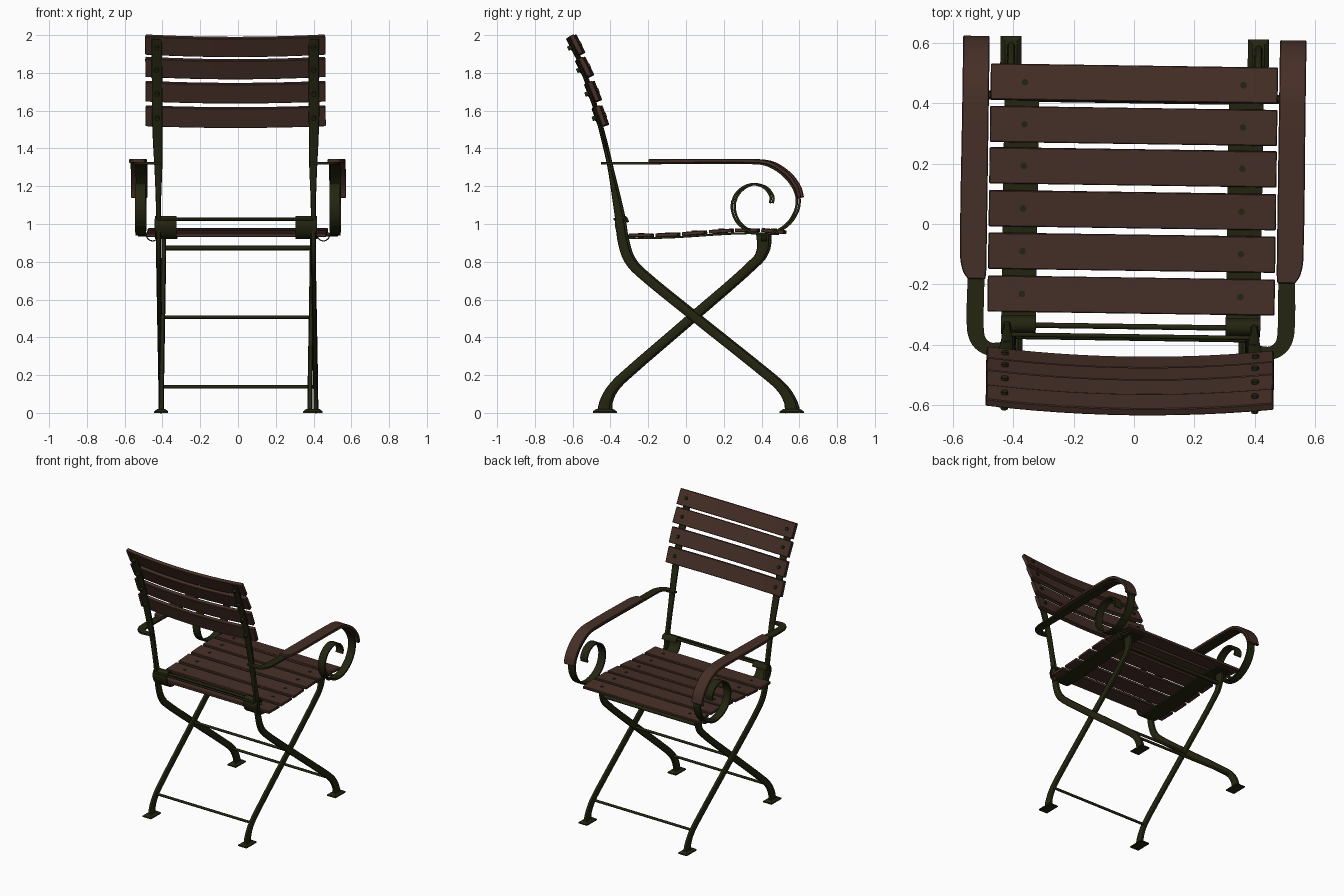
import bpy, bmesh, math
from mathutils import Vector, Matrix

if "Cube" in bpy.data.objects:
    bpy.data.objects.remove(bpy.data.objects["Cube"])


def material(name, rgb):
    m = bpy.data.materials.new(name)
    m.use_nodes = True
    m.diffuse_color = (*rgb, 1)
    m.node_tree.nodes["Principled BSDF"].inputs["Base Color"].default_value = (*rgb, 1)
    return m


WOOD = material("dark_brown_wood", (0.06, 0.028, 0.02))
METAL = material("dark_green_metal", (0.017, 0.018, 0.005))
X, Y, Z = Vector((1, 0, 0)), Vector((0, 1, 0)), Vector((0, 0, 1))
# the whole chair stands slightly turned
TURN = Matrix.Translation((-0.006, 0, 0)) @ Matrix.Rotation(math.radians(-0.83), 4, "Z")


def smooth_rows(rows, steps):
    """Hermite resampling of rows, tangents scaled by chord length."""
    if steps == 1 or len(rows) < 3:
        return rows
    n = len(rows)
    gap = [math.dist(rows[i][:3], rows[i + 1][:3]) for i in range(n - 1)]
    t = [sum(gap[:i]) for i in range(n)]
    slope = []
    for i in range(n):
        a, b = max(i - 1, 0), min(i + 1, n - 1)
        slope.append([(q - p) / (t[b] - t[a]) for p, q in zip(rows[a], rows[b])])
    out = []
    for i in range(n - 1):
        for k in range(steps):
            u = k / steps
            h = (1 - u) ** 2
            out.append([h * (1 + 2 * u) * p + u * u * (3 - 2 * u) * q
                        + gap[i] * (u * h * mp - u * u * (1 - u) * mq)
                        for p, q, mp, mq in zip(rows[i], rows[i + 1], slope[i], slope[i + 1])])
    return out + [list(rows[-1])]


def sweep(name, mat, rows, axis, sides=4, steps=1, power=1.0, bevel=0.0):
    """Sweep a section along rows of (x, y, z, size along axis, size across)."""
    rows = smooth_rows(rows, steps)
    if sides == 4:
        section = [(-.5, -.5), (.5, -.5), (.5, .5), (-.5, .5)]
    else:
        angles = [math.tau * k / sides for k in range(sides)]
        soft = lambda v: math.copysign(abs(v) ** power, v) / 2
        section = [(soft(math.cos(a)), soft(math.sin(a))) for a in angles]
    bm = bmesh.new()
    rings = []
    for i, row in enumerate(rows):
        before, after = rows[max(i - 1, 0)], rows[min(i + 1, len(rows) - 1)]
        tangent = (Vector(after[:3]) - Vector(before[:3])).normalized()
        across = axis.cross(tangent).normalized()
        rings.append([bm.verts.new(Vector(row[:3]) + axis * (u * row[3]) + across * (v * row[4]))
                      for u, v in section])
    for r, q in zip(rings, rings[1:]):
        for k in range(sides):
            j = (k + 1) % sides
            bm.faces.new((r[k], r[j], q[j], q[k]))
    bm.faces.new(rings[0])
    bm.faces.new(rings[-1])
    bmesh.ops.recalc_face_normals(bm, faces=bm.faces)
    bm.transform(TURN)
    me = bpy.data.meshes.new(name)
    bm.to_mesh(me)
    bm.free()
    me.materials.append(mat)
    me.shade_smooth()
    me.set_sharp_from_angle(angle=math.radians(35))
    ob = bpy.data.objects.new(name, me)
    bpy.context.scene.collection.objects.link(ob)
    if bevel:
        mod = ob.modifiers.new("soft_edges", "BEVEL")
        mod.width = bevel
        mod.segments = 1
    return ob


def rod(name, a, b, diameter, axis):
    sweep(name, METAL, [(*a, diameter, diameter), (*b, diameter, diameter)], axis, sides=12)


def side_path(x, yz, wide, thick):
    return [(x, y, z, wide, thick) for y, z in yz]


# Seat slats: centre y, centre z, tilt
for i, (y, z, tilt) in enumerate([(0.465, 0.962, -0.1), (0.325, 0.967, 0), (0.188, 0.962, 0.06),
                                  (0.046, 0.952, 0.08), (-0.095, 0.943, 0.04), (-0.237, 0.94, 0)]):
    along = Vector((0, 1, tilt)).normalized()
    sweep(f"seat_slat_{i + 1}", WOOD, [(-0.476, y, z, 0.12, 0.02), (0.476, y, z, 0.12, 0.02)],
          along, bevel=0.003)
    for s in (-1, 1):
        rod(f"seat_screw_{i + 1}", (s * 0.362, y, z - 0.012), (s * 0.362, y, z + 0.013), 0.022, X)

# Back slats, bowed backwards in the middle
for i, (y, z, lean) in enumerate([(-0.574, 1.95, -0.5), (-0.527, 1.832, -0.5),
                                  (-0.482, 1.703, -0.4), (-0.443, 1.573, -0.36)]):
    up = Vector((0, lean, 1)).normalized()
    out = X.cross(up).normalized()
    rows = []
    for k in range(13):
        x = -0.476 + 0.952 * k / 12
        p = Vector((x, y, z)) + out * (0.028 * (1 - (x / 0.476) ** 2))
        if out.y > 0:
            p = Vector((x, y, z)) - out * (0.028 * (1 - (x / 0.476) ** 2))
        rows.append((*p, 0.11, 0.026))
    sweep(f"back_slat_{i + 1}", WOOD, rows, up, bevel=0.003)
    normal = out if out.y < 0 else -out
    for s in (-1, 1):
        c = Vector((s * 0.415, y, z))
        rod(f"back_bolt_{i + 1}", c - normal * 0.016, c + normal * 0.05, 0.024, X)

for s, side in ((1, "left"), (-1, "right")):
    # Long leg: flat upright behind the back, twisting into the crossing leg
    sweep(f"{side}_back_upright_leg", METAL, [
        (s * 0.415, -0.607, 1.98, 0.056, 0.016), (s * 0.415, -0.555, 1.84, 0.056, 0.016),
        (s * 0.415, -0.508, 1.71, 0.056, 0.016), (s * 0.415, -0.467, 1.57, 0.056, 0.016),
        (s * 0.413, -0.43, 1.43, 0.05, 0.018), (s * 0.41, -0.4, 1.3, 0.042, 0.02),
        (s * 0.41, -0.37, 1.15, 0.03, 0.034), (s * 0.41, -0.348, 1.03, 0.026, 0.044),
        (s * 0.41, -0.333, 0.92, 0.026, 0.05), (s * 0.41, -0.303, 0.82, 0.026, 0.05),
        (s * 0.41, -0.245, 0.748, 0.026, 0.048), (s * 0.41, 0.04, 0.515, 0.026, 0.048),
        (s * 0.41, 0.44, 0.195, 0.026, 0.048), (s * 0.41, 0.515, 0.125, 0.026, 0.05),
        (s * 0.41, 0.553, 0.06, 0.026, 0.058), (s * 0.41, 0.565, 0.004, 0.028, 0.07)],
        X, sides=12, steps=4, power=0.6)
    # Short leg
    sweep(f"{side}_front_support_leg", METAL, [
        (s * 0.393, 0.412, 0.945, 0.026, 0.07), (s * 0.393, 0.412, 0.875, 0.026, 0.06),
        (s * 0.393, 0.38, 0.81, 0.026, 0.048), (s * 0.393, 0.04, 0.51, 0.026, 0.048),
        (s * 0.393, -0.33, 0.19, 0.026, 0.048), (s * 0.393, -0.39, 0.125, 0.026, 0.05),
        (s * 0.393, -0.422, 0.06, 0.026, 0.058), (s * 0.393, -0.43, 0.004, 0.028, 0.07)],
        X, sides=12, steps=4, power=0.6)
    for name, x, y in (("front", 0.41, 0.56), ("back", 0.393, -0.43)):
        sweep(f"{side}_{name}_foot", METAL, [(s * x, y, 0, 0.07, 0.115), (s * x, y, 0.008, 0.07, 0.115),
                                             (s * x, y, 0.02, 0.04, 0.08)], X)
    # Seat rail, curling up around the hinge rod at the back
    sweep(f"{side}_seat_rail", METAL, side_path(s * 0.372, [
        (0.485, 0.947), (0.33, 0.951), (0.19, 0.946), (0.04, 0.936), (-0.1, 0.928), (-0.29, 0.925),
        (-0.335, 0.935), (-0.36, 0.97), (-0.365, 1.01), (-0.35, 1.036), (-0.325, 1.036),
        (-0.312, 1.01)], 0.115, 0.01), X, steps=3)
    # Arm: wooden grip over a metal strip that ends in a scroll
    grip = side_path(s * 0.525, [(-0.11, 1.333), (0.38, 1.333), (0.46, 1.318), (0.54, 1.265),
                                 (0.592, 1.195), (0.607, 1.14)], 0.088, 0.02)
    grip = [(s * 0.513, -0.19, 1.333, 0.058, 0.02), (s * 0.52, -0.165, 1.333, 0.077, 0.02)] + grip
    sweep(f"{side}_arm_grip", WOOD, grip, X, steps=4, bevel=0.003)
    sweep(f"{side}_arm_scroll", METAL, side_path(s * 0.515, [
        (-0.2, 1.322), (0.38, 1.322), (0.455, 1.304), (0.528, 1.253), (0.578, 1.188), (0.594, 1.13),
        (0.585, 1.07), (0.545, 1.005), (0.48, 0.96), (0.41, 0.946), (0.33, 0.967), (0.27, 1.02),
        (0.25, 1.1), (0.28, 1.17), (0.35, 1.21), (0.42, 1.193), (0.455, 1.145), (0.452, 1.11)],
        0.056, 0.012), X, steps=4)
    sweep(f"{side}_arm_back_hook", METAL, [(s * x, y, 1.322, 0.012, w) for x, y, w in [
        (0.515, -0.19, 0.056), (0.515, -0.35, 0.056), (0.503, -0.395, 0.05),
        (0.47, -0.42, 0.044), (0.43, -0.418, 0.04), (0.395, -0.41, 0.04)]], Z, steps=4)
    # Link between the scroll and the seat rail
    rod(f"{side}_arm_pin", (s * 0.4, 0.42, 0.945), (s * 0.53, 0.42, 0.945), 0.02, Y)
    sweep(f"{side}_arm_loop", METAL, [
        (s * (0.452 + 0.033 * math.cos(a)), 0.42, 0.943 - 0.033 * math.sin(a), 0.03, 0.006)
        for a in [math.pi * k / 8 for k in range(9)]], Y)

# Cross rods
for name, half, y, z, d in [("centre_cross_rod", 0.41, 0.045, 0.507, 0.018),
                            ("front_foot_rod", 0.41, 0.5, 0.138, 0.018),
                            ("back_foot_rod", 0.393, -0.378, 0.138, 0.018),
                            ("front_seat_rod", 0.4, 0.412, 0.873, 0.024),
                            ("hinge_rod", 0.41, -0.34, 1.026, 0.018),
                            ("back_seat_rod", 0.41, -0.372, 1.026, 0.014)]:
    rod(name, (-half, y, z), (half, y, z), d, Z)
